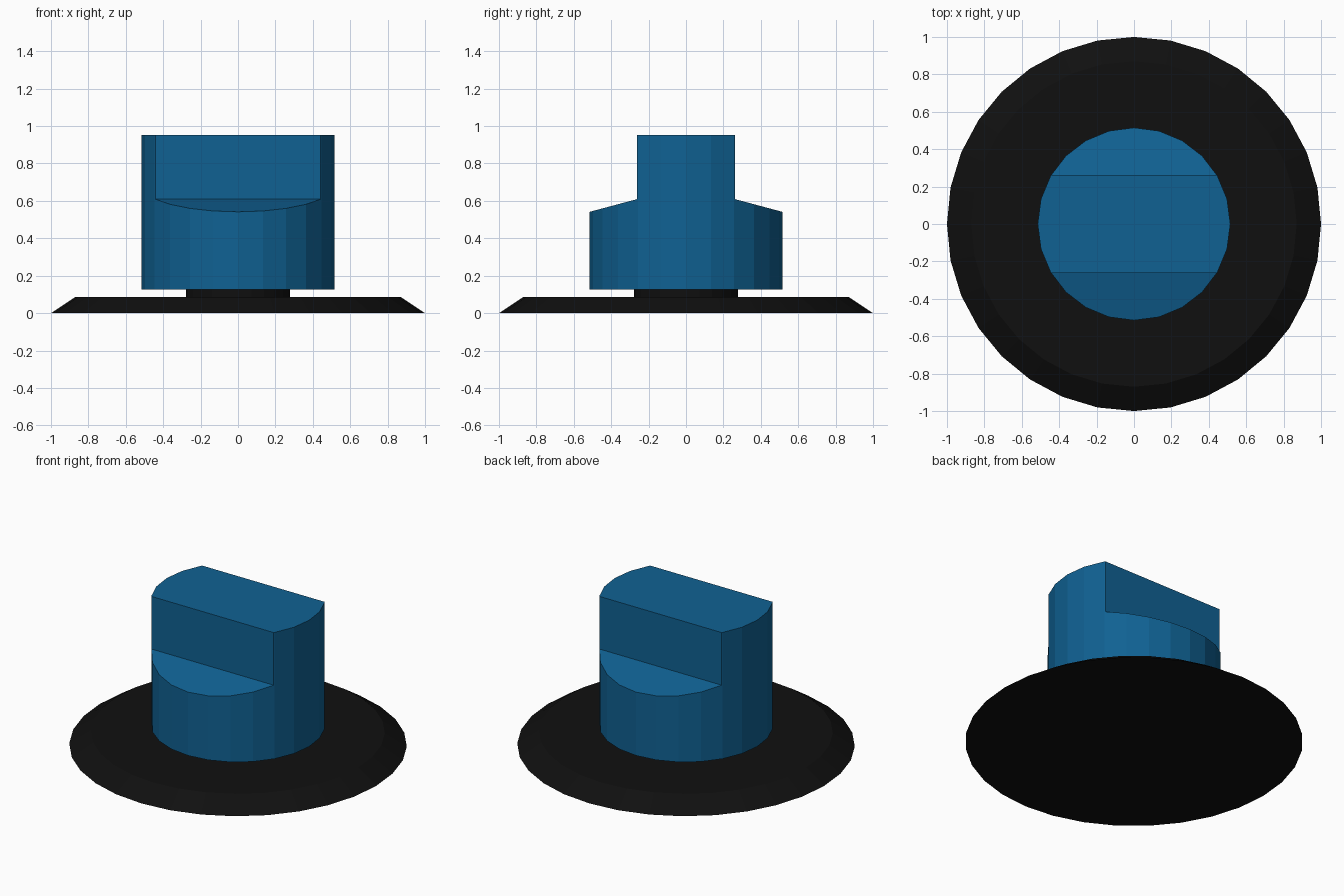
import bpy, bmesh
from math import cos, sin, tau

if "Cube" in bpy.data.objects:
    bpy.data.objects.remove(bpy.data.objects["Cube"])


def material(name, rgb):
    m = bpy.data.materials.new(name)
    m.diffuse_color = (*rgb, 1)
    m.use_nodes = True
    m.node_tree.nodes["Principled BSDF"].inputs["Base Color"].default_value = m.diffuse_color
    return m


def make_object(name, bm, mat=None):
    bmesh.ops.recalc_face_normals(bm, faces=bm.faces[:])
    me = bpy.data.meshes.new(name)
    bm.to_mesh(me)
    bm.free()
    ob = bpy.data.objects.new(name, me)
    bpy.context.collection.objects.link(ob)
    if mat:
        me.materials.append(mat)
    return ob


def lathe(name, rings, sides, mat):
    """Closed faceted solid from a list of (radius, z) rings."""
    bm = bmesh.new()
    loops = [[bm.verts.new((r * cos(tau * i / sides), r * sin(tau * i / sides), z))
              for i in range(sides)] for r, z in rings]
    for a, b in zip(loops, loops[1:]):
        for i in range(sides):
            j = (i + 1) % sides
            bm.faces.new((a[i], a[j], b[j], b[i]))
    bm.faces.new(loops[0])
    bm.faces.new(loops[-1])
    return make_object(name, bm, mat)


def prism(name, profile, half_length):
    """Extrude a (y, z) profile along x."""
    bm = bmesh.new()
    face = bm.faces.new([bm.verts.new((-half_length, y, z)) for y, z in profile])
    out = bmesh.ops.extrude_face_region(bm, geom=[face])["geom"]
    bmesh.ops.translate(bm, vec=(2 * half_length, 0, 0),
                        verts=[v for v in out if isinstance(v, bmesh.types.BMVert)])
    return make_object(name, bm)


black = material("black", (0.005, 0.005, 0.005))
blue = material("blue", (0.005, 0.12, 0.29))

# Bevelled base disc and the short neck standing on it
lathe("base_plate", [(1.0, 0), (0.87, 0.086)], 32, black)
lathe("neck", [(0.277, 0.086), (0.277, 0.127)], 24, black)

# Knob: a round body trimmed to a central grip with sloping shoulders
knob = lathe("knob", [(0.515, 0.127), (0.515, 0.953)], 24, blue)
half = [(0.7, 0.0), (0.7, 0.492), (0.263, 0.609), (0.263, 1.2)]
cutter = prism("grip_profile", half + [(-y, z) for y, z in reversed(half)], 0.8)
cutter.hide_render = True
trim = knob.modifiers.new("trim", 'BOOLEAN')
trim.operation = 'INTERSECT'
trim.solver = 'EXACT'
trim.object = cutter
bpy.context.view_layer.objects.active = knob
bpy.ops.object.modifier_apply(modifier=trim.name)
bpy.data.objects.remove(cutter)
